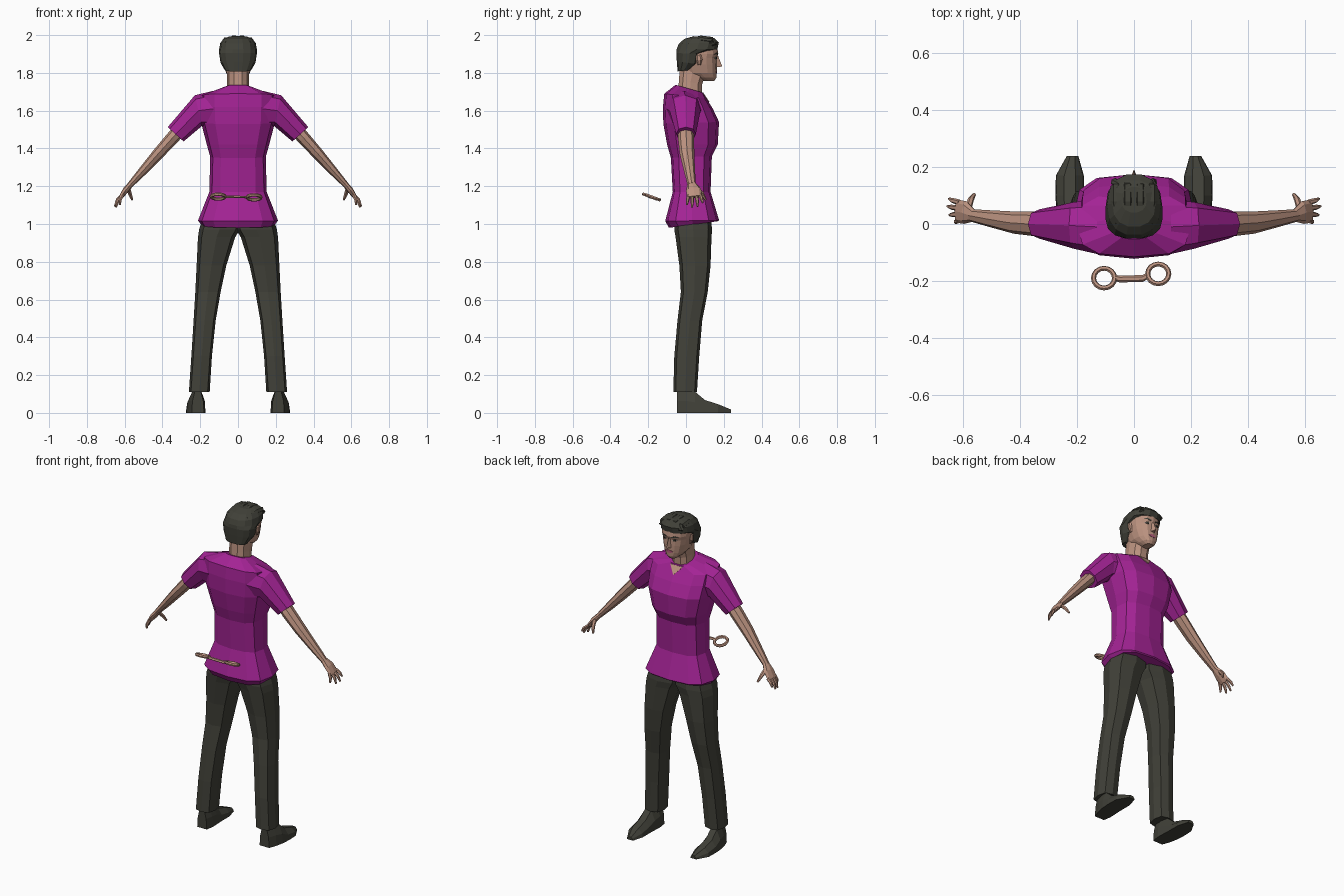
import bpy, bmesh, math
from mathutils import Vector
from mathutils.bvhtree import BVHTree


def material(name, r, g, b):
    m = bpy.data.materials.new(name)
    m.diffuse_color = (r, g, b, 1)
    return m


DARK = material("charcoal", 0.052, 0.052, 0.040)
PURPLE = material("purple", 0.37, 0.017, 0.30)
SKIN = material("skin", 0.50, 0.29, 0.215)
LIP = material("pink", 0.50, 0.12, 0.22)
WHITE = material("eye_white", 0.55, 0.50, 0.46)


def make(name, verts, faces, mat):
    me = bpy.data.meshes.new(name)
    me.from_pydata([tuple(v) for v in verts], [], faces)
    bm = bmesh.new()
    bm.from_mesh(me)
    bmesh.ops.recalc_face_normals(bm, faces=bm.faces[:])
    bm.to_mesh(me)
    bm.free()
    me.materials.append(mat)
    ob = bpy.data.objects.new(name, me)
    bpy.context.scene.collection.objects.link(ob)
    return ob


def loft(name, rings, mat, side=1):
    """Skin a row of equal rings and cap both ends."""
    n = len(rings[0])
    verts = [(p[0] * side, p[1], p[2]) for r in rings for p in r]
    faces = [(k * n + i, k * n + (i + 1) % n, (k + 1) * n + (i + 1) % n, (k + 1) * n + i)
             for k in range(len(rings) - 1) for i in range(n)]
    faces += [tuple(range(n)), tuple(range(len(verts) - n, len(verts)))]
    return make(name, verts, faces, mat)


def ring(c, u, v, n=8, e=1.0):
    """Superellipse around c with half axes u and v."""
    out = []
    for i in range(n):
        a = 2 * math.pi * i / n
        cu, sv = [math.copysign(abs(t) ** e if abs(t) > 1e-6 else 0, t)
                  for t in (math.cos(a), math.sin(a))]
        out.append(Vector(c) + Vector(u) * cu + Vector(v) * sv)
    return out


def level(zb, zf, x0, x1, yb, yf, n=12, e=0.75):
    """Near-horizontal section, zb at the back and zf at the front."""
    return ring(((x0 + x1) / 2, (yb + yf) / 2, (zb + zf) / 2), ((x1 - x0) / 2, 0, 0),
                (0, (yf - yb) / 2, (zf - zb) / 2), n, e)


def tube(name, path, mat, side=1, n=6):
    """Tube through (x, y, z, radius across, radius along y)."""
    pts = [Vector(p[:3]) for p in path]
    rings = []
    for i, p in enumerate(path):
        t = (pts[min(i + 1, len(pts) - 1)] - pts[max(i - 1, 0)]).normalized()
        ref = Vector((0, 1, 0)) if abs(t.y) < 0.8 else Vector((1, 0, 0))
        u = (ref - t * ref.dot(t)).normalized()
        rings.append(ring(pts[i], u * p[4], t.cross(u) * p[3], n))
    return loft(name, rings, mat, side)


def decal(name, base, outline, mat, lift=0.003):
    """Thin patch laid on the front of base, outline in x and z."""
    me = base.data
    tree = BVHTree.FromPolygons([v.co for v in me.vertices], [p.vertices[:] for p in me.polygons])
    n = len(outline)
    hits = [tree.ray_cast(Vector((x, 2, z)), Vector((0, -1, 0)))[0] for x, z in outline]
    top = [h + Vector((0, lift, 0)) for h in hits]
    low = [h - Vector((0, 0.003, 0)) for h in hits]
    faces = [tuple(range(n)), tuple(range(n, 2 * n))]
    faces += [(i, (i + 1) % n, n + (i + 1) % n, n + i) for i in range(n)]
    make(name, top + low, faces, mat)


# Shirt body: back z, front z, half width, back y, front y
shirt = loft("shirt", [level(zb, zf, -w, w, yb, yf, 12, 0.7) for zb, zf, w, yb, yf in [
    (0.98, 1.015, 0.195, -0.09, 0.17), (1.015, 1.02, 0.212, -0.11, 0.175),
    (1.17, 1.17, 0.152, -0.07, 0.13), (1.35, 1.36, 0.147, -0.08, 0.137),
    (1.42, 1.42, 0.165, -0.10, 0.168), (1.53, 1.54, 0.195, -0.12, 0.175),
    (1.62, 1.61, 0.20, -0.122, 0.142), (1.69, 1.665, 0.20, -0.115, 0.108),
    (1.737, 1.695, 0.072, -0.055, 0.092)]], PURPLE)
decal("open_collar", shirt, [(-0.042, 1.692), (0.042, 1.692), (0, 1.645)], SKIN, 0.005)

# Neck
loft("neck", [level(zb, zf, -w, w, yb, yf, 10, 0.85) for zb, zf, w, yb, yf in [
    (1.70, 1.67, 0.06, -0.045, 0.085), (1.76, 1.74, 0.058, -0.04, 0.088),
    (1.84, 1.80, 0.058, -0.035, 0.11)]], SKIN)

# Head: z, half width, back y, front y
head = loft("head", [level(z, z, -w, w, yb, yf, 16, 0.85) for z, w, yb, yf in [
    (1.758, 0.024, 0.09, 0.150), (1.775, 0.045, 0.04, 0.161), (1.80, 0.063, -0.01, 0.163),
    (1.845, 0.076, -0.03, 0.164), (1.88, 0.083, -0.035, 0.163), (1.90, 0.085, -0.04, 0.171),
    (1.94, 0.085, -0.04, 0.165), (1.975, 0.06, 0.0, 0.14)]], SKIN)
make("nose", [(-0.008, 0.155, 1.893), (0.008, 0.155, 1.893), (-0.017, 0.15, 1.828),
              (0.017, 0.15, 1.828), (0, 0.192, 1.834), (0, 0.170, 1.89)],
     [(0, 2, 4, 5), (1, 5, 4, 3), (2, 3, 4), (0, 5, 1), (0, 1, 3, 2)], SKIN)
decal("lips", head, [(-0.026, 1.806), (-0.008, 1.813), (0.008, 1.813), (0.026, 1.806),
                     (0.010, 1.797), (-0.010, 1.797)], LIP)

# Hair shell, fringe and swept locks
loft("hair", [level(zb, zf, -w, w, yb, yf, 14, 0.85) for zb, zf, w, yb, yf in [
    (1.808, 1.815, 0.068, -0.045, 0.02), (1.86, 1.845, 0.092, -0.05, 0.075),
    (1.905, 1.90, 0.10, -0.053, 0.09), (1.925, 1.925, 0.10, -0.052, 0.168),
    (1.955, 1.96, 0.094, -0.04, 0.176), (1.98, 1.982, 0.076, -0.01, 0.155),
    (1.994, 1.992, 0.045, 0.04, 0.13)]], DARK)
for i, x in enumerate((-0.062, -0.022, 0.022, 0.062)):
    d = 0.010 if abs(x) > 0.05 else 0
    tube(f"hair_lock_{i + 1}", [
        (x * 1.1, 0.158 - d, 1.945, 0.014, 0.016), (x, 0.135, 1.977 - d, 0.016, 0.02),
        (x, 0.08, 1.984 - d, 0.016, 0.02), (x * 0.9, 0.0, 1.968 - d, 0.010, 0.016)], DARK)

for s, tag in ((1, "right"), (-1, "left")):
    # Face details
    decal(f"eye_{tag}", head, [(s * x, z) for x, z in [
        (0.018, 1.878), (0.032, 1.886), (0.049, 1.880), (0.034, 1.873)]], WHITE)
    decal(f"iris_{tag}", head, [(s * x, z) for x, z in [
        (0.027, 1.885), (0.040, 1.885), (0.040, 1.874), (0.027, 1.874)]], DARK, 0.0045)
    decal(f"eyebrow_{tag}", head, [(s * x, z) for x, z in [
        (0.014, 1.893), (0.016, 1.900), (0.040, 1.907), (0.058, 1.898), (0.040, 1.899)]], DARK)
    tube(f"ear_{tag}", [(0.080, 0.07, 1.842, 0.006, 0.008), (0.088, 0.07, 1.87, 0.009, 0.017),
                        (0.088, 0.066, 1.895, 0.007, 0.014)], SKIN, s)

    # Sleeve
    loft(f"sleeve_{tag}", [ring(c, (0, ry, 0), v, 8, 0.85) for c, ry, v in [
        ((0.13, -0.01, 1.61), 0.095, (0.0, 0, 0.095)),
        ((0.21, -0.005, 1.60), 0.082, (0.018, 0, 0.082)),
        ((0.33, 0.0, 1.475), 0.052, (0.042, 0, 0.038))]], PURPLE, s)

    # Arm and palm
    tube(f"arm_{tag}", [
        (0.28, 0.0, 1.53, 0.036, 0.042), (0.345, 0.0, 1.458, 0.035, 0.043),
        (0.42, 0.005, 1.375, 0.031, 0.039), (0.50, 0.018, 1.285, 0.024, 0.030),
        (0.57, 0.030, 1.208, 0.016, 0.022)], SKIN, s, 8)
    tube(f"palm_{tag}", [
        (0.563, 0.029, 1.216, 0.015, 0.022), (0.592, 0.040, 1.182, 0.017, 0.040),
        (0.620, 0.045, 1.143, 0.011, 0.041)], SKIN, s, 8)

    # Fingers and thumb
    for f, (y0, tip) in enumerate([(0.076, (0.648, 0.088, 1.112)), (0.055, (0.653, 0.062, 1.093)),
                                   (0.034, (0.646, 0.032, 1.088)), (0.014, (0.625, 0.004, 1.100))]):
        a, b = Vector((0.612, y0, 1.152)), Vector(tip)
        m = a.lerp(b, 0.55) + Vector((0.005, 0, 0.003))
        tube(f"finger_{f + 1}_{tag}", [(*a, 0.010, 0.010), (*m, 0.009, 0.009),
                                       (*b, 0.005, 0.005)], SKIN, s)
    tube(f"thumb_{tag}", [(0.582, 0.055, 1.192, 0.013, 0.012), (0.572, 0.086, 1.160, 0.011, 0.010),
                          (0.560, 0.104, 1.128, 0.006, 0.006)], SKIN, s)

    # Trouser leg: z, inner x, outer x, back y, front y
    loft(f"trouser_leg_{tag}", [level(z, z, x0, x1, yb, yf, 8, 0.65) for z, x0, x1, yb, yf in [
        (0.11, 0.150, 0.260, -0.067, 0.058), (0.30, 0.138, 0.247, -0.062, 0.070),
        (0.49, 0.118, 0.235, -0.045, 0.086), (0.64, 0.092, 0.226, -0.027, 0.115),
        (0.78, 0.062, 0.219, -0.035, 0.130), (0.93, 0.015, 0.212, -0.055, 0.135),
        (0.97, -0.01, 0.206, -0.062, 0.138), (1.05, -0.01, 0.180, -0.055, 0.130)]], DARK, s)

    # Shoe: y, inner x, outer x, top height
    loft(f"shoe_{tag}", [[(x0, y, 0), (x0 + 0.004, y, h * 0.5), (x0 + 0.3 * (x1 - x0), y, h),
                          (x0 + 0.7 * (x1 - x0), y, h), (x1 - 0.004, y, h * 0.5), (x1, y, 0)]
                         for y, x0, x1, h in [
        (-0.047, 0.180, 0.245, 0.125), (0.0, 0.172, 0.262, 0.128), (0.048, 0.174, 0.272, 0.112),
        (0.10, 0.176, 0.276, 0.068), (0.17, 0.176, 0.274, 0.046),
        (0.238, 0.195, 0.236, 0.018)]], DARK, s)

# Floating pair of rings joined by a bar
for tag, loc in (("left", (-0.105, -0.190, 1.145)), ("right", (0.085, -0.175, 1.141))):
    bpy.ops.mesh.primitive_torus_add(major_segments=16, minor_segments=6, major_radius=0.037,
                                     minor_radius=0.009, location=loc, rotation=(-0.36, 0, 0))
    cuff = bpy.context.object
    cuff.name = f"cuff_ring_{tag}"
    cuff.data.materials.append(SKIN)
tube("cuff_bar", [(-0.068, -0.188, 1.145, 0.008, 0.010), (-0.05, -0.193, 1.145, 0.007, 0.012),
                  (0.03, -0.191, 1.143, 0.007, 0.012), (0.05, -0.180, 1.142, 0.008, 0.010)], SKIN)
